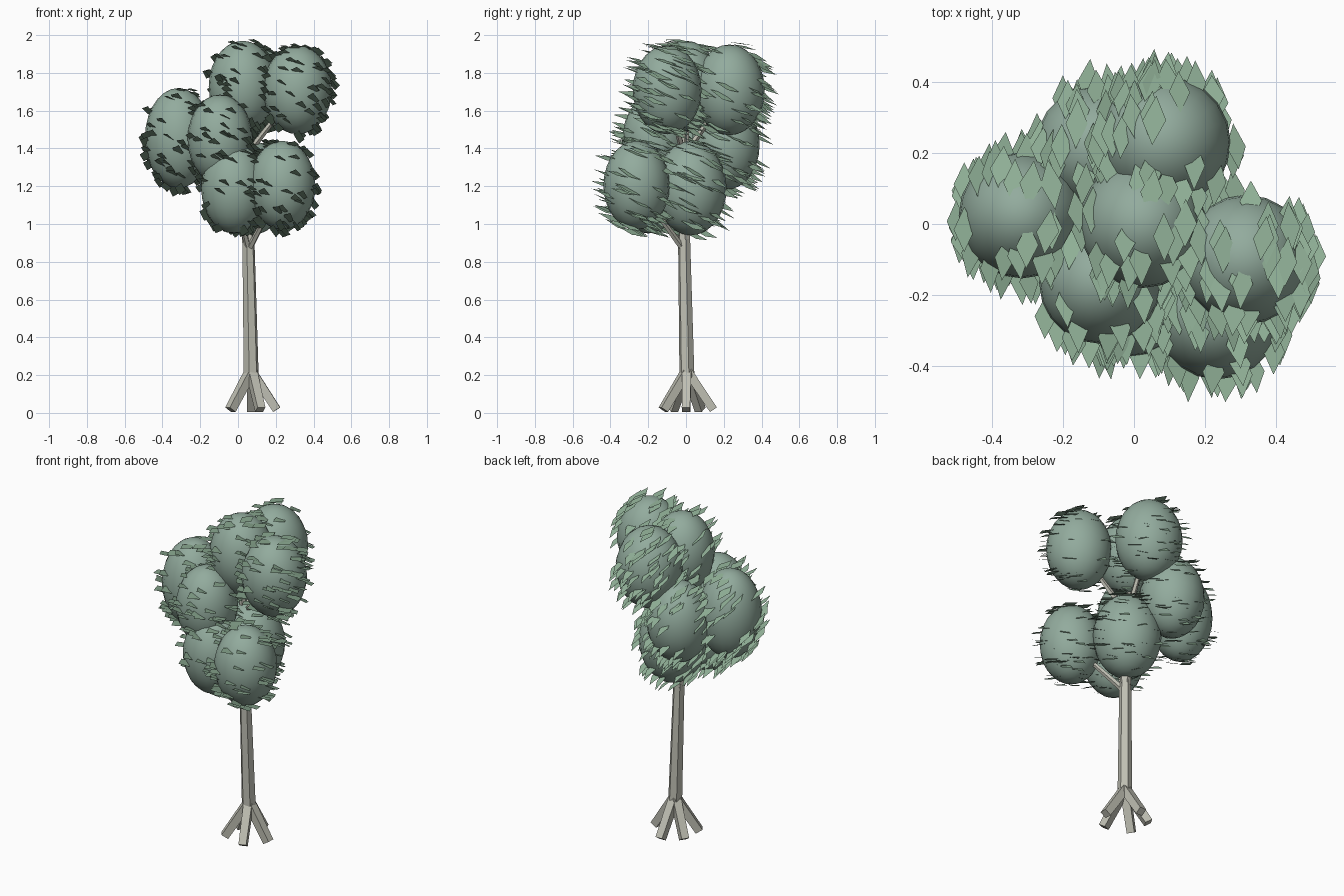
import bpy, bmesh, math, random
from mathutils import Vector, Matrix

if "Cube" in bpy.data.objects:
    bpy.data.objects.remove(bpy.data.objects["Cube"])

random.seed(7)


def material(name, rgb):
    m = bpy.data.materials.new(name)
    m.diffuse_color = (*rgb, 1)
    m.use_nodes = True
    m.node_tree.nodes["Principled BSDF"].inputs["Base Color"].default_value = m.diffuse_color
    return m


bark = material("bark", (0.52, 0.52, 0.45))
crown = material("crown_green", (0.29, 0.41, 0.34))
leaf = material("leaf_green", (0.29, 0.45, 0.32))


def add_object(name, bm, mat):
    me = bpy.data.meshes.new(name)
    bm.to_mesh(me)
    bm.free()
    me.materials.append(mat)
    ob = bpy.data.objects.new(name, me)
    bpy.context.collection.objects.link(ob)
    return ob


def limb(name, a, b, r1, r2, sides):
    """Flat-sided tapered prism from a to b."""
    a, b = Vector(a), Vector(b)
    d = b - a
    bm = bmesh.new()
    bmesh.ops.create_cone(bm, cap_ends=True, segments=sides, radius1=r1, radius2=r2,
                          depth=d.length,
                          matrix=Matrix.Translation((a + b) / 2)
                          @ d.to_track_quat('Z', 'Y').to_matrix().to_4x4()
                          @ Matrix.Rotation(math.pi / sides, 4, 'Z'))
    return add_object(name, bm, bark)


# Foliage clumps: centre x, y, z, horizontal radius, vertical radius
clumps = [
    (-0.02, -0.20, 1.19, 0.175, 0.24),
    (0.235, -0.262, 1.205, 0.175, 0.235),
    (0.07, 0.025, 1.19, 0.19, 0.25),
    (-0.315, 0.025, 1.455, 0.178, 0.265),
    (-0.095, -0.165, 1.45, 0.172, 0.235),
    (-0.10, 0.21, 1.42, 0.18, 0.24),
    (0.025, 0.0, 1.73, 0.18, 0.24),
    (0.315, -0.10, 1.71, 0.182, 0.235),
    (0.085, 0.23, 1.71, 0.187, 0.24),
]

# Trunk, lower and hidden upper part
limb("trunk", (0.07, 0.005, 0.19), (0.055, -0.01, 0.92), 0.041, 0.033, 6)
limb("upper_trunk", (0.055, -0.01, 0.9), (0.03, 0.0, 1.5), 0.033, 0.016, 6)

# Roots
for i, (x, y) in enumerate([(0.205, 0.0), (0.118, -0.12), (-0.04, -0.07),
                            (-0.04, 0.075), (0.07, 0.145)]):
    limb(f"root_{i + 1}", (0.07, 0.005, 0.225), (x, y, 0.017), 0.034, 0.031, 4)

# Branches, one into each clump
for i, (x, y, z, r, h) in enumerate(clumps):
    t = 0.86 + 0.25 * (i // 3)
    limb(f"branch_{i + 1}", (0.055 - 0.03 * (t - 0.86), -0.01, t), (x, y, z), 0.018, 0.01, 5)

# Smooth egg-shaped clumps
for i, (x, y, z, r, h) in enumerate(clumps):
    bm = bmesh.new()
    bmesh.ops.create_uvsphere(bm, u_segments=20, v_segments=14, radius=1,
                              matrix=Matrix.Translation((x, y, z)) @ Matrix.Diagonal((r, r, h, 1)))
    for f in bm.faces:
        f.smooth = True
    add_object(f"foliage_clump_{i + 1}", bm, crown)


def buried(p):
    return any(((p.x - x) / r) ** 2 + ((p.y - y) / r) ** 2 + ((p.z - z) / h) ** 2 < 0.98
               for x, y, z, r, h in clumps)


# Diamond leaves, all elongated front to back and tilted down to the back right
for i, (x, y, z, r, h) in enumerate(clumps):
    bm = bmesh.new()
    for _ in range(90):
        u = random.uniform(-1, 0.95)
        a = random.uniform(0, math.tau)
        s = math.sqrt(1 - u * u)
        n = Vector((s * math.cos(a), s * math.sin(a), u))
        p = Vector((x, y, z)) + Vector((n.x * r, n.y * r, n.z * h)) * random.uniform(1.0, 1.09)
        if buried(p):
            continue
        p.z = min(p.z, 1.97)
        k = 1 - 0.7 * max(u, 0) ** 2
        long = Vector((random.uniform(-0.15, 0.15), 1, k * (-0.45 - 0.15 * n.y + random.uniform(-0.15, 0.15))))
        wide = Vector((1, random.uniform(-0.1, 0.1), k * (-0.4 + random.uniform(-0.25, 0.25))))
        long = long.normalized() * random.uniform(0.064, 0.074)
        wide = wide.normalized() * random.uniform(0.029, 0.034)
        bm.faces.new([bm.verts.new(p + v) for v in (long, -wide, -long, wide)])
    add_object(f"leaves_{i + 1}", bm, leaf)
